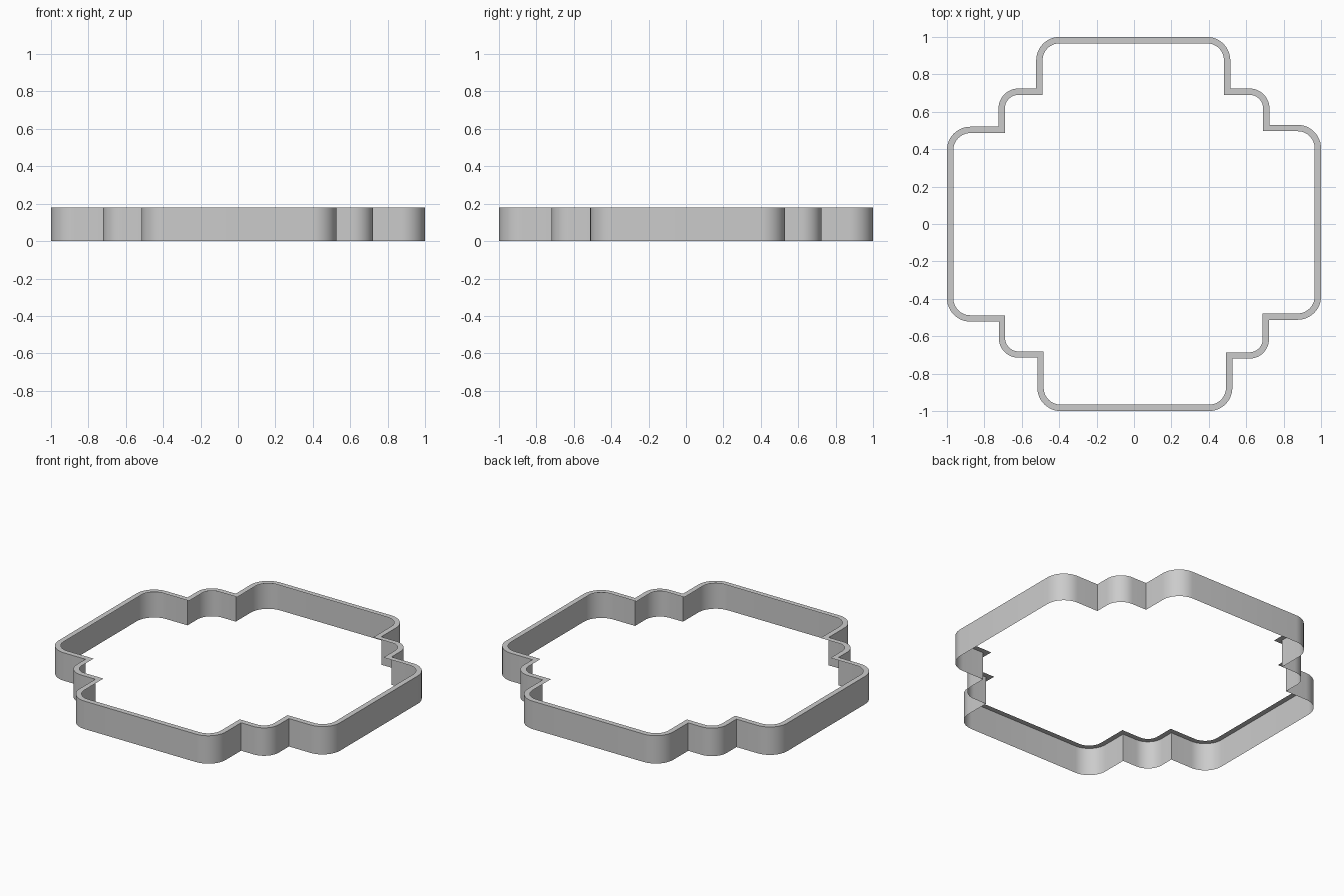
import bpy, bmesh
from math import cos, sin, pi

if "Cube" in bpy.data.objects:
    bpy.data.objects.remove(bpy.data.objects["Cube"])

HEIGHT, LIP, SEGS = 0.18, 0.034, 12

# Per quadrant: sign x, sign y, then the two sharp notch corners (a, b) and (c, d)
QUADRANTS = [
    (1, 1, 0.515, 0.724, 0.724, 0.530),
    (-1, 1, 0.523, 0.724, 0.724, 0.520),
    (-1, -1, 0.517, 0.715, 0.723, 0.522),
    (1, -1, 0.526, 0.720, 0.722, 0.512),
]


def rounded(x, y, r):
    """Convex corner as (outer, inner) point pairs."""
    cx, cy = x - r, y - r
    pairs = []
    for i in range(SEGS + 1):
        t = pi / 2 * i / SEGS
        pairs.append(tuple((cx + k * cos(t), cy + k * sin(t)) for k in (r, r - LIP)))
    return pairs


def sharp(x, y):
    """Concave notch corner as an (outer, inner) point pair."""
    return [((x, y), (x - LIP, y - LIP))]


# Outline, counter-clockwise
outline = []
for sx, sy, a, b, c, d in QUADRANTS:
    part = (rounded(1, d, 0.125) + sharp(c, d) + rounded(c, b, 0.105)
            + sharp(a, b) + rounded(a, 1, 0.125))
    if sx * sy < 0:
        part.reverse()
    outline += [tuple((sx * x, sy * y) for x, y in pair) for pair in part]

# Thin outer wall with an inward lip along the top, open below
bm = bmesh.new()
rings = [(bm.verts.new((*o, 0)), bm.verts.new((*o, HEIGHT)), bm.verts.new((*i, HEIGHT)))
         for o, i in outline]
for p, q in zip(rings, rings[1:] + rings[:1]):
    bm.faces.new((p[0], q[0], q[1], p[1]))
    bm.faces.new((p[1], q[1], q[2], p[2]))
mesh = bpy.data.meshes.new("stepped_frame")
bm.to_mesh(mesh)
bm.free()
frame = bpy.data.objects.new("stepped_frame", mesh)
bpy.context.collection.objects.link(frame)

bpy.context.view_layer.objects.active = frame
frame.select_set(True)
bpy.ops.object.shade_smooth_by_angle(angle=pi / 6)
